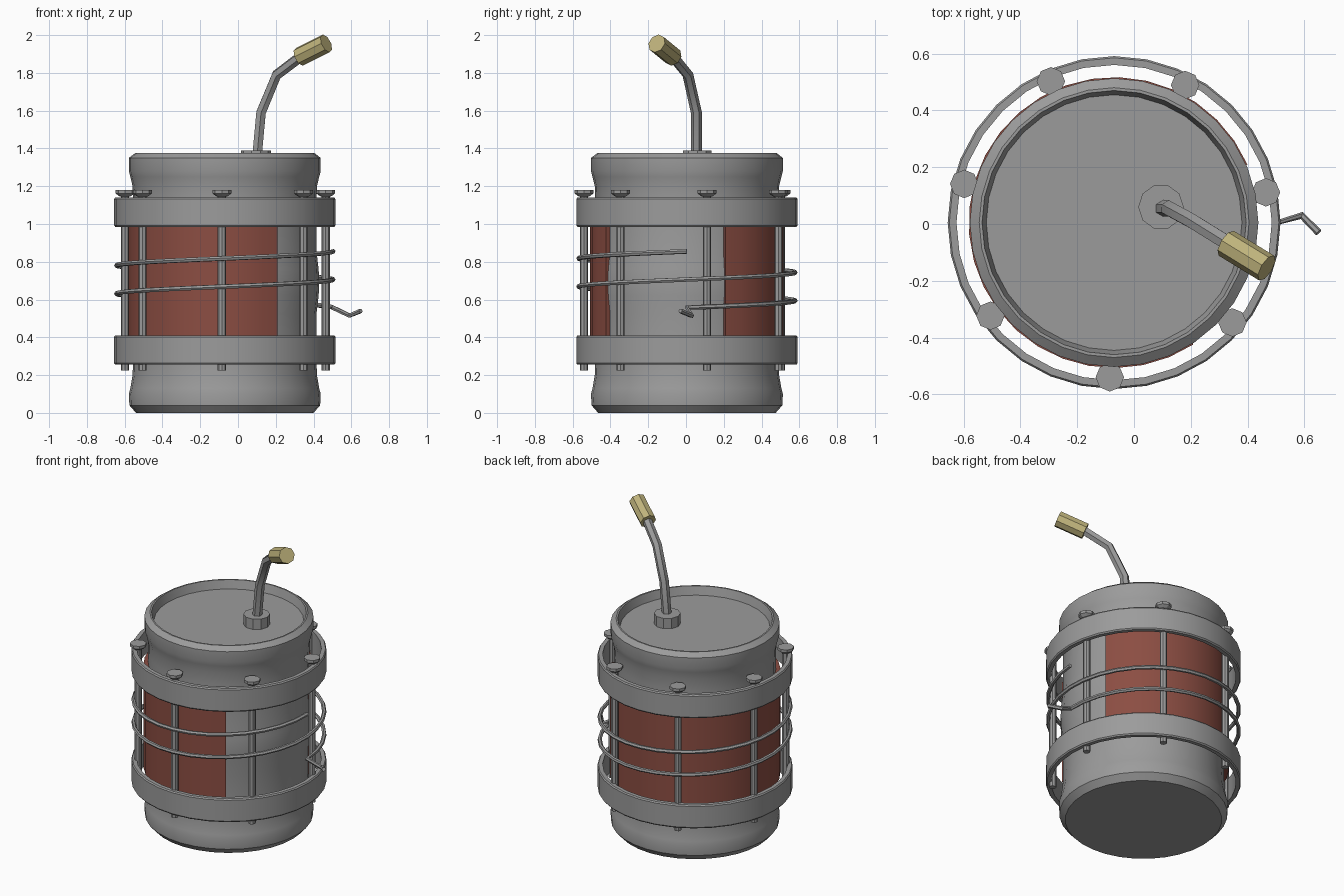
import bpy
import bmesh
from math import radians, cos, sin, pi
from mathutils import Vector

if "Cube" in bpy.data.objects:
    bpy.data.objects.remove(bpy.data.objects["Cube"], do_unlink=True)

CX, CY = -0.07, 0.005  # axis of the barrel


def material(name, rgb):
    m = bpy.data.materials.new(name)
    m.use_nodes = True
    m.diffuse_color = (*rgb, 1)
    m.node_tree.nodes["Principled BSDF"].inputs["Base Color"].default_value = (*rgb, 1)
    return m


steel = material("grey steel", (0.33, 0.33, 0.33))
rust = material("rust red", (0.26, 0.075, 0.055))
brass = material("pale brass", (0.52, 0.45, 0.2))


def finish(obj, mat, smooth=True):
    obj.data.materials.append(mat)
    bpy.ops.object.select_all(action="DESELECT")
    obj.select_set(True)
    bpy.context.view_layer.objects.active = obj
    if smooth:
        bpy.ops.object.shade_smooth_by_angle(angle=radians(35))
    return obj


def lathe(name, profile, mat, closed=False, start=0, end=360, segs=32,
          at=(CX, CY), smooth=True):
    """Turn an (r, z) profile about a vertical axis, over all or part of a circle."""
    full = end - start == 360
    bm = bmesh.new()
    rows = []
    for i in range(segs if full else segs + 1):
        a = radians(start + (end - start) * i / segs)
        rows.append([bm.verts.new((at[0] + r * cos(a), at[1] + r * sin(a), z))
                     for r, z in profile])
    n = len(profile)
    for i in range(segs):
        p, q = rows[i], rows[(i + 1) % len(rows)]
        for j in range(n if closed else n - 1):
            k = (j + 1) % n
            bm.faces.new((p[j], q[j], q[k], p[k]))
    if not full:
        bm.faces.new(rows[0])
        bm.faces.new(rows[-1])
    elif not closed:
        for j in (0, n - 1):
            bm.faces.new([row[j] for row in rows])
    bmesh.ops.recalc_face_normals(bm, faces=bm.faces)
    mesh = bpy.data.meshes.new(name)
    bm.to_mesh(mesh)
    bm.free()
    obj = bpy.data.objects.new(name, mesh)
    bpy.context.collection.objects.link(obj)
    return finish(obj, mat, smooth)


def tube(name, points, radius, mat, resolution=1):
    """Sweep a round section along a polyline."""
    curve = bpy.data.curves.new(name, "CURVE")
    curve.dimensions = "3D"
    curve.bevel_depth = radius
    curve.bevel_resolution = resolution
    curve.use_fill_caps = True
    spline = curve.splines.new("POLY")
    spline.points.add(len(points) - 1)
    for point, co in zip(spline.points, points):
        point.co = (*co, 1)
    obj = bpy.data.objects.new(name, curve)
    bpy.context.collection.objects.link(obj)
    bpy.ops.object.select_all(action="DESELECT")
    obj.select_set(True)
    bpy.context.view_layer.objects.active = obj
    bpy.ops.object.convert(target="MESH")
    return finish(bpy.context.object, mat)


# Barrel with rolled ends, a shallow middle rib and a sunken lid
lathe("barrel", [
    (0.47, 0), (0.505, 0.04), (0.508, 0.1), (0.5, 0.13), (0.488, 0.2), (0.485, 0.3),
    (0.485, 0.52), (0.497, 0.62), (0.5, 0.69), (0.497, 0.76), (0.485, 0.86),
    (0.485, 1.12), (0.488, 1.2), (0.5, 1.25), (0.508, 1.28), (0.508, 1.35),
    (0.475, 1.375), (0.465, 1.375), (0.45, 1.32)], steel)

# Red jacket wrapped around most of the barrel
lathe("jacket", [(0.48, 0.35), (0.512, 0.35), (0.512, 1.04), (0.48, 1.04)], rust,
      closed=True, start=23.5, end=303, segs=26)

# Two cage bands with slightly eased edges
for name, z0, z1 in (("lower_band", 0.255, 0.41), ("upper_band", 0.985, 1.14)):
    lathe(name, [(0.555, z0), (0.58, z0), (0.586, z0 + 0.008),
                 (0.586, z1 - 0.008), (0.58, z1), (0.555, z1)], steel, closed=True)

# Seven bolts running through the bands
for i in range(7):
    a = radians(-91.6) + i * 2 * pi / 7
    lathe(f"cage_bolt_{i + 1}", [
        (0.022, 0.225), (0.022, 1.145), (0.032, 1.148), (0.05, 1.162), (0.05, 1.18)],
        steel, segs=8, at=(CX + 0.545 * cos(a), CY + 0.545 * sin(a)), smooth=False)

# Wire that starts in a bent tail and climbs two turns around the cage
wire = [(0.65, -0.03, 0.54), (0.59, 0.03, 0.515)]
for i in range(65):
    a = i * pi / 16
    wire.append((CX + 0.573 * cos(a), CY + 0.573 * sin(a), 0.557 + 0.298 * i / 64))
tube("coiled_wire", wire, 0.013, steel)

# Fuse collar, stem and brass tip
lathe("stem_collar", [(0.08, 1.315), (0.08, 1.388)], steel, segs=10,
      at=(0.095, 0.06), smooth=False)
tube("bent_stem", [(0.098, 0.055, 1.33), (0.122, 0.055, 1.59),
                   (0.205, 0.01, 1.79), (0.35, -0.08, 1.9)], 0.029, steel)

tip_start, tip_end = Vector((0.325, -0.068, 1.885)), Vector((0.467, -0.155, 1.956))
axis = tip_end - tip_start
bpy.ops.mesh.primitive_cylinder_add(
    vertices=8, radius=0.051, depth=axis.length, location=(tip_start + tip_end) / 2,
    rotation=axis.to_track_quat("Z", "Y").to_euler())
tip = bpy.context.object
tip.name = "brass_tip"
finish(tip, brass, smooth=False)
